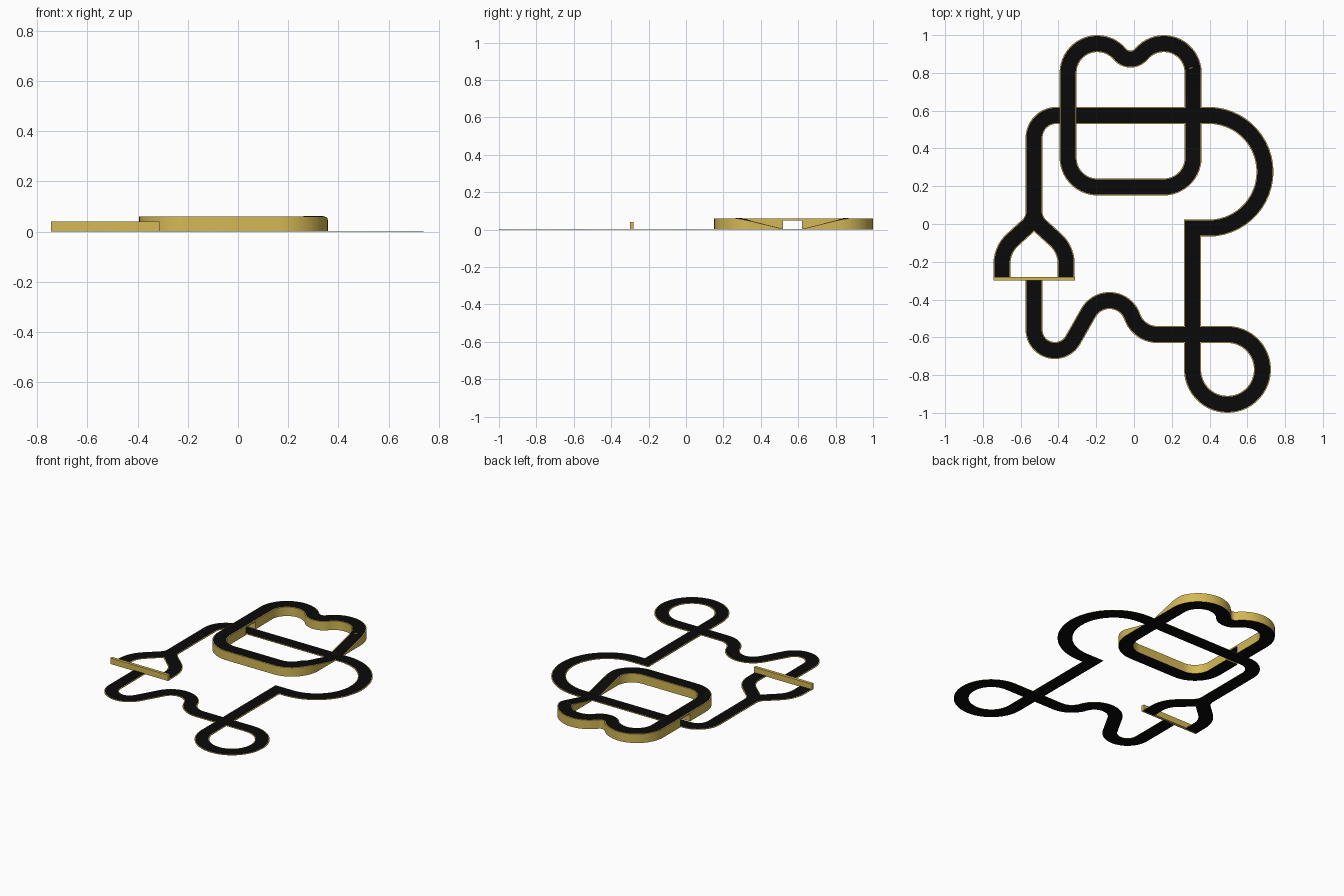
import bpy, bmesh
from math import cos, sin, radians
from mathutils import Vector

cube = bpy.data.objects.get("Cube")
if cube:
    bpy.data.objects.remove(cube)

HALF = 0.045      # half width of the track
FLAT = 0.003      # thickness of the ground track
HIGH = 0.06       # height of the raised loop
BORDER = 0.005    # visible gold edge beside the road


def material(name, color):
    m = bpy.data.materials.new(name)
    m.use_nodes = True
    m.diffuse_color = color
    m.node_tree.nodes["Principled BSDF"].inputs["Base Color"].default_value = color
    return m


gold = material("gold", (0.66, 0.48, 0.09, 1))
black = material("black", (0.003, 0.003, 0.003, 1))


def arc(cx, cy, r, a0, a1):
    n = max(3, round(abs(a1 - a0) / 7))
    angles = [radians(a0 + (a1 - a0) * i / n) for i in range(n + 1)]
    return [(cx + r * cos(a), cy + r * sin(a)) for a in angles]


def clean(points, closed):
    out = []
    for p in map(Vector, points):
        if not out or (p - out[-1]).length > 0.0008:
            out.append(p)
    if closed and (out[0] - out[-1]).length < 0.0008:
        out.pop()
    return out


def side_vectors(pts, closed):
    # mitred sideways direction at each point
    result, n = [], len(pts)
    for i, p in enumerate(pts):
        before = pts[i - 1] if i or closed else None
        after = pts[(i + 1) % n] if i < n - 1 or closed else None
        d0 = (p - before).normalized() if before else None
        d1 = (after - p).normalized() if after else d0
        d0 = d0 or d1
        t = (d0 + d1).normalized()
        result.append(Vector((-t.y, t.x)) / t.dot(d1))
    return result


def finish(bm, name, mats):
    bmesh.ops.recalc_face_normals(bm, faces=bm.faces)
    mesh = bpy.data.meshes.new(name)
    bm.to_mesh(mesh)
    bm.free()
    for m in mats:
        mesh.materials.append(m)
    ob = bpy.data.objects.new(name, mesh)
    bpy.context.collection.objects.link(ob)
    bpy.ops.object.select_all(action='DESELECT')
    ob.select_set(True)
    bpy.context.view_layer.objects.active = ob
    bpy.ops.object.shade_smooth_by_angle(angle=radians(30))
    return ob


def track(name, points, closed=False, top=lambda p: FLAT, bottom=lambda p: 0.0):
    pts = clean(points, closed)
    sides = side_vectors(pts, closed)
    count = len(pts) if closed else len(pts) - 1

    # gold body with a black underside
    bm = bmesh.new()
    rings = []
    for p, s in zip(pts, sides):
        l, r, lo, hi = p + s * HALF, p - s * HALF, bottom(p), top(p)
        rings.append([bm.verts.new((*q, z)) for q, z in
                      ((l, lo), (r, lo), (r, hi), (l, hi))])
    for i in range(count):
        a, b = rings[i], rings[(i + 1) % len(rings)]
        for k in range(4):
            j = (k + 1) % 4
            f = bm.faces.new((a[k], a[j], b[j], b[k]))
            level = abs(a[0].co.z - b[0].co.z) < 0.01
            f.material_index = 1 if k == 0 and level else 0
    if not closed:
        bm.faces.new(rings[0])
        bm.faces.new(rings[-1])
    finish(bm, name + "_body", (gold, black))

    # black road surface just above the body
    bm = bmesh.new()
    rows = []
    for p, s in zip(pts, sides):
        w = s * (HALF - BORDER)
        rows.append([bm.verts.new((*q, top(p) + 0.001)) for q in (p + w, p - w)])
    for i in range(count):
        a, b = rows[i], rows[(i + 1) % len(rows)]
        bm.faces.new((a[0], a[1], b[1], b[0]))
    road = finish(bm, name + "_road", (black,))
    if road.data.polygons[0].normal.z < 0:
        road.data.flip_normals()


# Fork branches, mirrored about the lane centre
LANE = -0.529
branch = ([(LANE, 0.1)] + arc(LANE + 0.1, 0.064, 0.1, 180, 228)
          + arc(LANE, -0.21, 0.17, 48, 0) + [(LANE + 0.17, -0.29)])
mirrored = [(2 * LANE - x, y) for x, y in branch]

# Main ground track from the gate round to the fork
main = ([(LANE, -0.29)]
        + arc(-0.419, -0.56, 0.11, 180, 330)
        + arc(-0.13, -0.533, 0.128, 150, 19.2)
        + arc(0.123, -0.445, 0.14, 199.2, 270)
        + arc(0.495, -0.77, 0.185, 90, -180)
        + [(0.31, -0.022)]
        + arc(0.395, 0.2765, 0.2985, -90, 90)
        + arc(-0.41, 0.456, 0.119, 90, 180))
track("ground_track", main + mirrored)
track("fork_branch", branch)

# Raised loop: tunnel on its right side, dip to ground level on its left side
TUNNEL = (0.52, 0.62)
loop = (arc(-0.194, 0.351, 0.155, 270, 180)
        + [(-0.349, y) for y in (0.519, 0.52, 0.62, 0.621)]
        + arc(-0.194, 0.8, 0.155, 180, 40)
        + arc(-0.018, 0.948, 0.075, 220, 320)
        + arc(0.158, 0.8, 0.155, 140, 0)
        + [(0.313, y) for y in reversed(TUNNEL)]
        + arc(0.158, 0.351, 0.155, 0, -90))


def loop_top(p):
    if p.x < 0.2:
        return HIGH
    gap = max(0, abs(p.y - 0.57) - 0.05)
    return FLAT + (HIGH - FLAT) * min(1, gap / 0.23)


def loop_bottom(p):
    inside = TUNNEL[0] - 1e-4 < p.y < TUNNEL[1] + 1e-4
    return 0.05 if p.x < 0 and inside else 0.0


track("raised_loop", loop, True, loop_top, loop_bottom)

# Gate bar across the fork
bm = bmesh.new()
bmesh.ops.create_cube(bm, size=1)
bmesh.ops.scale(bm, vec=(0.432, 0.02, 0.04), verts=bm.verts)
bmesh.ops.translate(bm, vec=(LANE, -0.29, 0.02), verts=bm.verts)
finish(bm, "gate_bar", (gold,))
